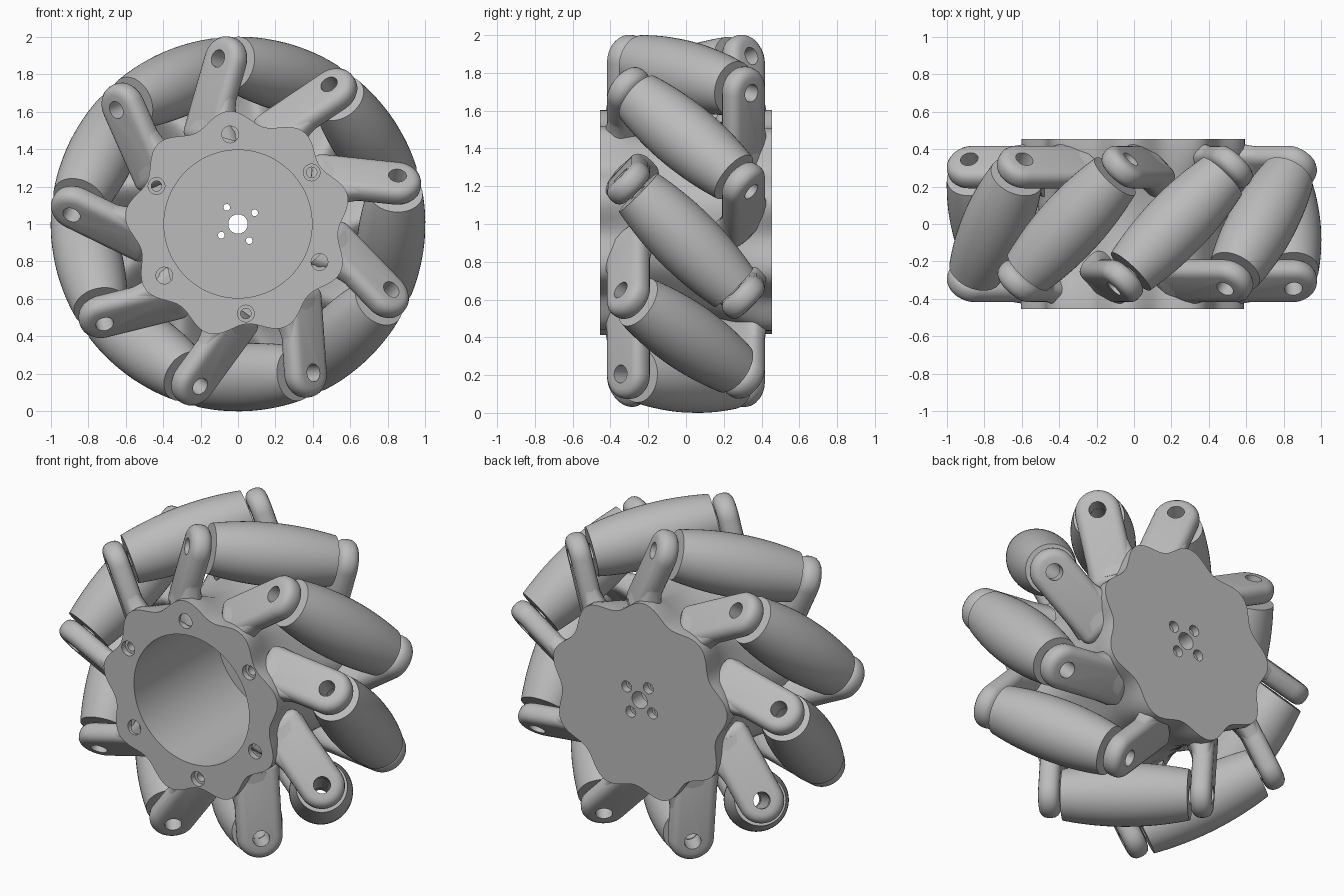
import bpy, bmesh
from math import sin, cos, pi, sqrt, radians
from mathutils import Matrix, Vector

if "Cube" in bpy.data.objects:
    bpy.data.objects.remove(bpy.data.objects["Cube"])

COUNT = 9            # rollers around the wheel
AXIS_R = 0.82        # wheel axis to roller axis
PAD_Z = 0.43         # arm position along the roller axis
CENTRE = Vector((0, 0, 1))

grey = bpy.data.materials.new("plain_grey")
grey.use_nodes = True
grey.diffuse_color = (0.5, 0.5, 0.5, 1)
grey.node_tree.nodes["Principled BSDF"].inputs["Base Color"].default_value = (0.5, 0.5, 0.5, 1)


def add_object(name, mesh, matrix=None):
    ob = bpy.data.objects.new(name, mesh)
    bpy.context.collection.objects.link(ob)
    if matrix is not None:
        ob.matrix_world = matrix
    return ob


def loft(name, rings, closed=False):
    """Skin a list of equally sized rings, capped unless it closes on itself."""
    bm = bmesh.new()
    loops = [[bm.verts.new(p) for p in ring] for ring in rings]
    n = len(loops[0])
    pairs = list(zip(loops, loops[1:]))
    if closed:
        pairs.append((loops[-1], loops[0]))
    else:
        bm.faces.new(loops[0])
        bm.faces.new(loops[-1])
    for a, b in pairs:
        for i in range(n):
            j = (i + 1) % n
            bm.faces.new((a[i], a[j], b[j], b[i]))
    bmesh.ops.recalc_face_normals(bm, faces=bm.faces)
    mesh = bpy.data.meshes.new(name)
    bm.to_mesh(mesh)
    bm.free()
    mesh.materials.append(grey)
    return mesh


def lathe(name, profile, n=32, closed=False):
    """Turn (radius, height) points around local z."""
    rings = [[(r * cos(2 * pi * i / n), r * sin(2 * pi * i / n), z) for i in range(n)]
             for r, z in profile]
    return loft(name, rings, closed)


def smooth(ob, angle):
    bpy.ops.object.select_all(action='DESELECT')
    ob.select_set(True)
    bpy.context.view_layer.objects.active = ob
    bpy.ops.object.shade_smooth_by_angle(angle=radians(angle))


def cut(ob, cutters):
    """Subtract the cutters, bake all modifiers and delete the cutters."""
    for c in cutters:
        c.hide_render = True
        m = ob.modifiers.new("cut", 'BOOLEAN')
        m.operation, m.solver, m.object = 'DIFFERENCE', 'EXACT', c
    bpy.context.view_layer.update()
    deps = bpy.context.evaluated_depsgraph_get()
    mesh = bpy.data.meshes.new_from_object(ob.evaluated_get(deps))
    ob.modifiers.clear()
    ob.data = mesh
    for c in cutters:
        bpy.data.objects.remove(c)


# Hub: scalloped ends blending into a round core, hollow from the front
def hub_ring(y, base, wave, phase, n=COUNT * 16):
    ring = []
    for i in range(n):
        t = 2 * pi * i / n
        r = base + wave * cos(COUNT * (t - radians(phase)))
        ring.append((r * cos(t), y, 1 + r * sin(t)))
    return ring


FRONT, BACK = 15, 53
rings = [hub_ring(*a) for a in (
    (0.36, 0.395, 0, 0), (-0.455, 0.395, 0, 0),
    (-0.455, 0.57, 0.035, FRONT), (-0.40, 0.57, 0.035, FRONT),
    (-0.30, 0.545, 0.025, FRONT), (-0.18, 0.515, 0.01, FRONT),
    (0, 0.5, 0, 0),
    (0.18, 0.515, 0.01, BACK), (0.30, 0.545, 0.025, BACK),
    (0.40, 0.57, 0.035, BACK), (0.455, 0.57, 0.035, BACK))]
hub = add_object("hub", loft("hub", rings))

# Bolt holes in the rim, bore and screw holes in the back wall
def hole(profile, radius, degrees):
    t = radians(degrees)
    place = Matrix.Translation(CENTRE + Vector((radius * cos(t), 0, radius * sin(t))))
    return add_object("hole_cutter", lathe("hole_cutter", profile, 20),
                      place @ Matrix.Rotation(-pi / 2, 4, 'X'))


bolt = [(0.045, -0.5), (0.045, -0.42), (0.028, -0.42), (0.028, -0.25)]
screw = [(0.018, 0.3), (0.018, 0.41), (0.034, 0.41), (0.034, 0.5)]
cutters = [hole(bolt, 0.48, 35 + 60 * k) for k in range(6)]
cutters += [hole(screw, 0.107, 34 + 90 * k) for k in range(4)]
cutters.append(hole([(0.052, 0.3), (0.052, 0.5)], 0, 0))
cut(hub, cutters)
smooth(hub, 35)

# Roller: barrel whose outer line follows the wheel rim, with an axle bore
profile = [(0.05, 0.36), (0.05, -0.36)]
for k in range(-10, 11):
    s = 0.033 * k
    reach = sqrt(AXIS_R ** 2 + s * s / 2)
    d = 1 - reach
    lean = s / sqrt(2) / reach
    z = s + d * lean / sqrt(2)
    profile.append((d * sqrt(1 - lean * lean / 2), max(-0.36, min(0.36, z))))
roller_mesh = lathe("roller", profile, 48, closed=True)

# Arm: rounded slab square to the roller axis, with an axle hole
PAD_R = 0.13
outline = [(0.36, -PAD_R)]
outline += [(AXIS_R + PAD_R * cos(radians(a)), PAD_R * sin(radians(a)))
            for a in range(-90, 91, 10)]
outline.append((0.36, PAD_R))
arm = add_object("arm", loft("arm", [[(x, y, z - PAD_Z) for x, y in outline]
                                     for z in (-0.06, 0.06)]))
bev = arm.modifiers.new("round", 'BEVEL')
bev.width, bev.segments = 0.05, 4
bev.limit_method, bev.angle_limit = 'ANGLE', radians(50)
pin = add_object("pin_cutter", lathe("pin_cutter", [(0.048, -0.6), (0.048, -0.3)], 24),
                 Matrix.Translation((AXIS_R, 0, 0)))
cut(arm, [pin])
arm_mesh = arm.data

# Arm root: flared fillet between the arm and the hub
rings = []
for k in range(9):
    f = 1 - k / 8
    flare = f * f
    a, b = 0.125 + 0.05 * flare, 0.054 + 0.045 * flare
    ring = []
    for i in range(32):
        t = 2 * pi * i / 32
        c, s = cos(t), sin(t)
        y = a * abs(c) ** 0.6 * (1 if c > 0 else -1) + 0.035 * flare
        z = b * abs(s) ** 0.6 * (1 if s > 0 else -1) + 0.035 * flare - PAD_Z
        over = max(0, -0.44 - (z - y) / sqrt(2)) / sqrt(2)
        ring.append((0.42 + 0.28 * (1 - f), y - over, z + over))
    rings.append(ring)
root_mesh = loft("arm_root", rings)

# Place a roller with its front and back arms at each station
parts = [("roller", roller_mesh), ("arm", arm_mesh), ("arm_root", root_mesh)]
flip = Matrix.Rotation(pi, 4, 'X')
smooth(arm, 40)
bpy.data.objects.remove(arm)
for i in range(COUNT):
    phi = radians(34 + 360 / COUNT * i)
    out = Vector((cos(phi), 0, sin(phi)))
    axis = Vector((sin(phi), 1, -cos(phi))).normalized()
    frame = Matrix((out, axis.cross(out), axis)).transposed().to_4x4()
    frame.translation = CENTRE
    for name, mesh in parts:
        if name == "roller":
            ob = add_object(name, mesh, frame @ Matrix.Translation((AXIS_R, 0, 0)))
            if i == 0:
                smooth(ob, 35)
            continue
        front = add_object("front_" + name, mesh, frame)
        add_object("back_" + name, mesh, frame @ flip)
        if i == 0 and name == "arm_root":
            smooth(front, 40)
